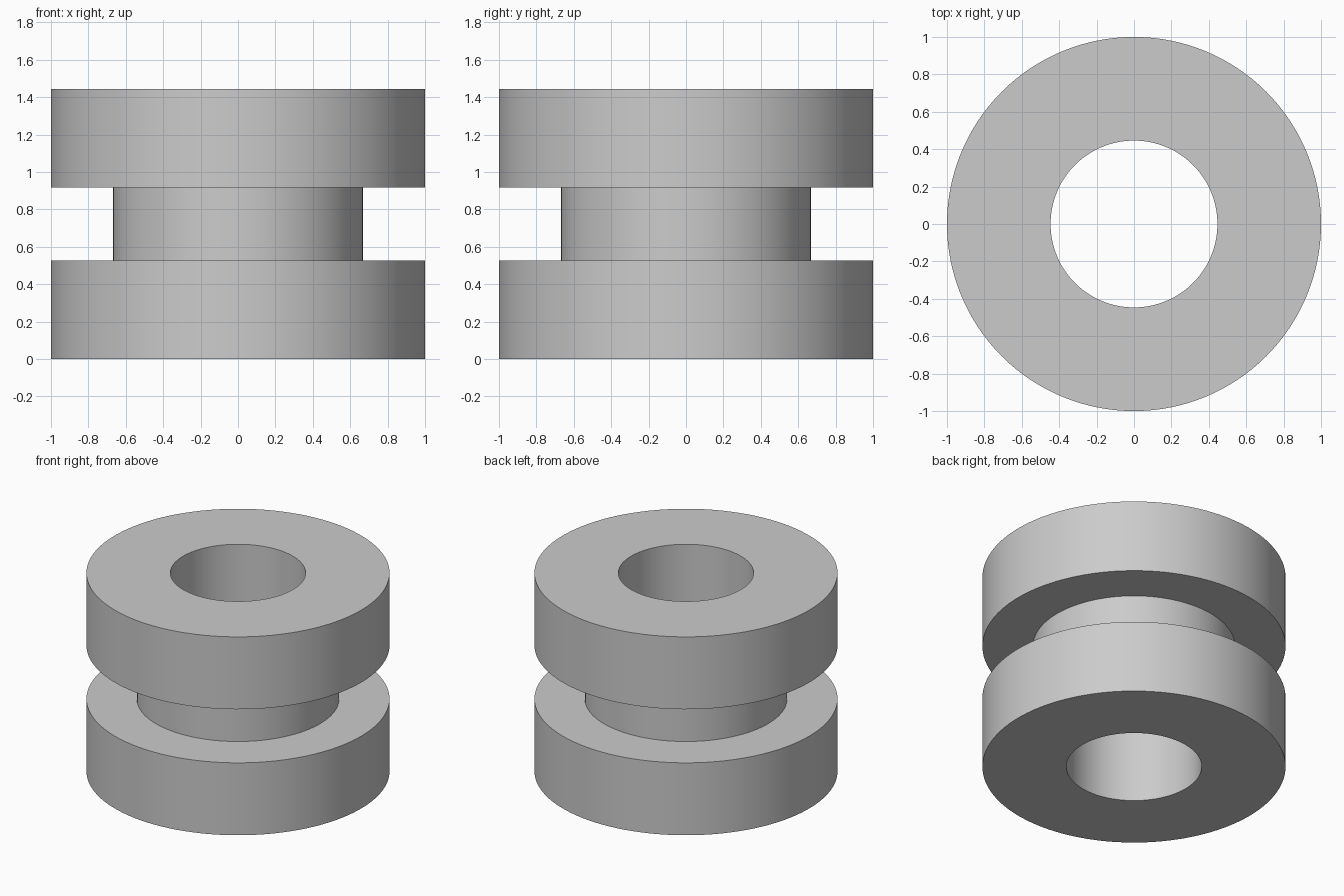
import bpy
import bmesh
import math

SEGMENTS = 128
HEIGHT = 1.444
GROOVE_LOW, GROOVE_HIGH = 0.527, 0.917
OUTER, NECK, BORE = 1.0, 0.667, 0.446

cube = bpy.data.objects.get("Cube")
if cube:
    bpy.data.objects.remove(cube, do_unlink=True)

# Plain grey rubber
grey = bpy.data.materials.new("grey_rubber")
grey.use_nodes = True
colour = (0.6, 0.6, 0.6, 1.0)
grey.diffuse_color = colour
grey.node_tree.nodes["Principled BSDF"].inputs["Base Color"].default_value = colour


def lathe(name, profile, material):
    """Spin a closed (radius, height) profile around the z axis."""
    bm = bmesh.new()
    verts = [bm.verts.new((r, 0, z)) for r, z in profile]
    edges = [bm.edges.new((a, b)) for a, b in zip(verts, verts[1:] + verts[:1])]
    bmesh.ops.spin(bm, geom=verts + edges, cent=(0, 0, 0), axis=(0, 0, 1),
                   angle=math.tau, steps=SEGMENTS, use_merge=True)
    bmesh.ops.remove_doubles(bm, verts=bm.verts, dist=0.0001)
    bmesh.ops.recalc_face_normals(bm, faces=bm.faces)
    mesh = bpy.data.meshes.new(name)
    bm.to_mesh(mesh)
    bm.free()
    mesh.materials.append(material)
    obj = bpy.data.objects.new(name, mesh)
    bpy.context.collection.objects.link(obj)
    bpy.ops.object.select_all(action="DESELECT")
    obj.select_set(True)
    bpy.context.view_layer.objects.active = obj
    bpy.ops.object.shade_smooth_by_angle(angle=math.radians(30))
    return obj


# Grommet: two wide flanges, a narrow neck and a straight bore
lathe("grommet", [
    (BORE, 0), (OUTER, 0),
    (OUTER, GROOVE_LOW), (NECK, GROOVE_LOW),
    (NECK, GROOVE_HIGH), (OUTER, GROOVE_HIGH),
    (OUTER, HEIGHT), (BORE, HEIGHT),
], grey)
